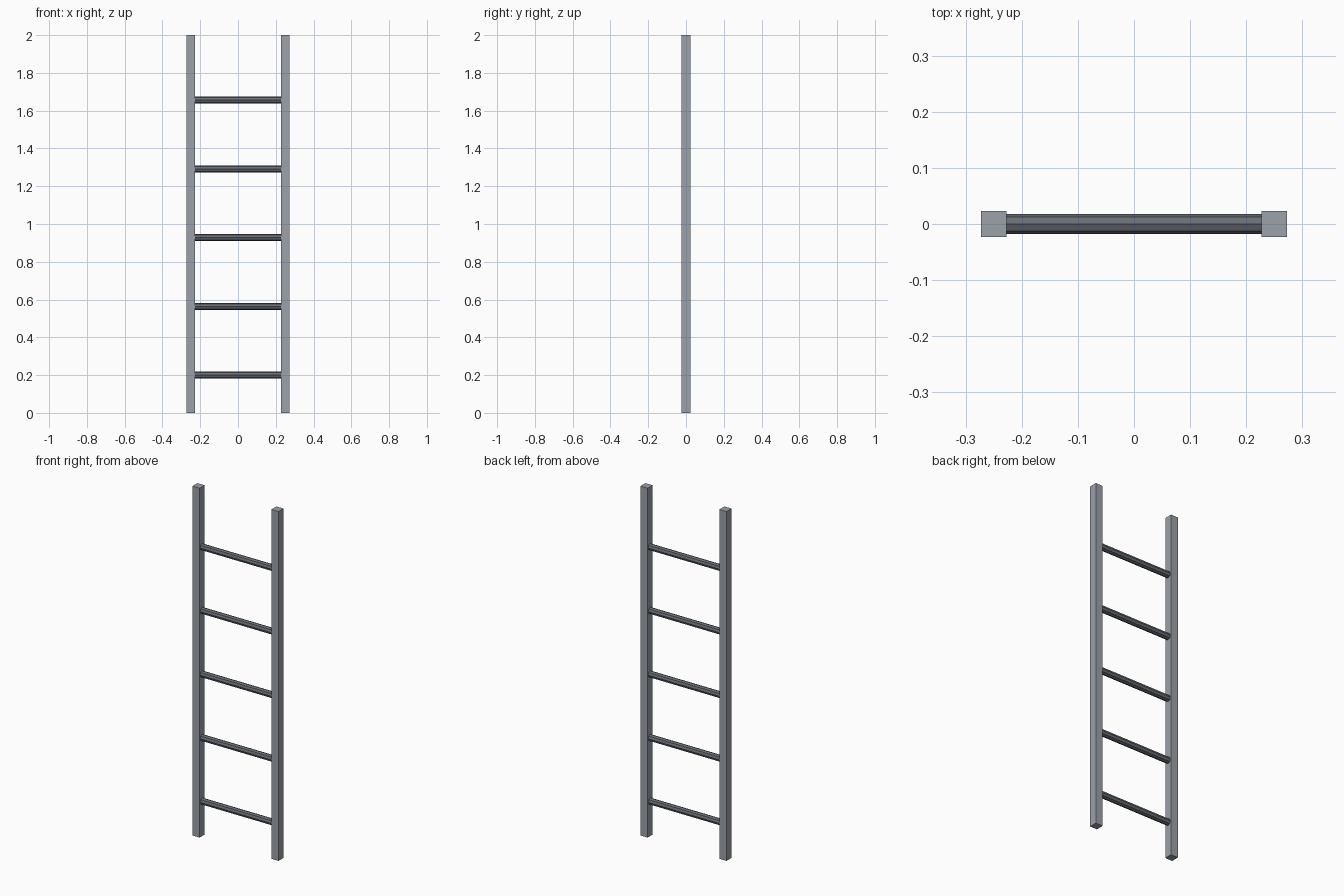
import bpy
import math

cube = bpy.data.objects.get("Cube")
if cube:
    bpy.data.objects.remove(cube, do_unlink=True)


def make_material(name, color):
    mat = bpy.data.materials.new(name)
    mat.use_nodes = True
    mat.diffuse_color = color
    mat.node_tree.nodes["Principled BSDF"].inputs["Base Color"].default_value = color
    return mat


rail_metal = make_material("light grey metal", (0.33, 0.36, 0.40, 1))
rung_metal = make_material("dark grey metal", (0.14, 0.155, 0.18, 1))

HEIGHT = 2.0
RAIL_X = 0.25
RAIL_WIDTH = 0.0455
RUNG_RADIUS = 0.0182
RUNG_COUNT = 5
FIRST_RUNG = 0.2
RUNG_STEP = 0.364

# Square side rails
for side, name in ((1, "left_rail"), (-1, "right_rail")):
    bpy.ops.mesh.primitive_cube_add(size=1, location=(side * RAIL_X, 0, HEIGHT / 2))
    rail = bpy.context.object
    rail.name = name
    rail.scale = (RAIL_WIDTH, RAIL_WIDTH, HEIGHT)
    rail.data.materials.append(rail_metal)

# Eight-sided rungs running between the rail centres
for i in range(RUNG_COUNT):
    bpy.ops.mesh.primitive_cylinder_add(
        vertices=8, radius=RUNG_RADIUS, depth=2 * RAIL_X,
        location=(0, 0, FIRST_RUNG + i * RUNG_STEP),
        rotation=(0, math.pi / 2, 0))
    rung = bpy.context.object
    rung.name = f"rung_{i + 1}"
    rung.data.materials.append(rung_metal)
